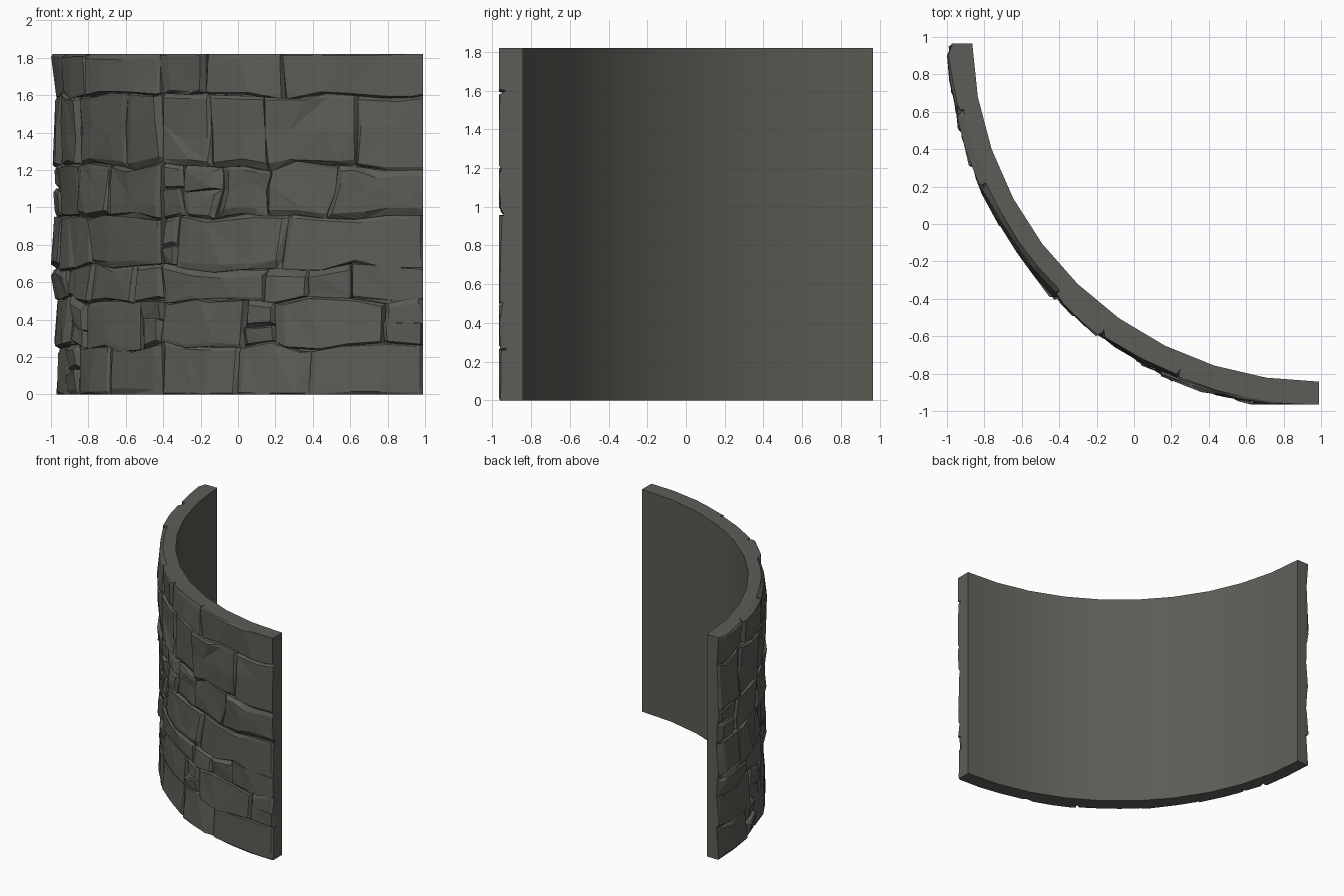
import bpy, bmesh, math, random
from mathutils import Vector, noise

if "Cube" in bpy.data.objects:
    bpy.data.objects.remove(bpy.data.objects["Cube"])

random.seed(7)
CX, CY = 1.0, 1.0            # centre of the quarter circle
H = 1.82                     # wall height
A0, A1 = 0.018, math.pi / 2 - 0.005
R_CORE = 1.925               # radius hidden behind the stones

stone_mat = bpy.data.materials.new("dark grey stone")
stone_mat.diffuse_color = (0.108, 0.108, 0.095, 1)
stone_mat.use_nodes = True
stone_mat.node_tree.nodes["Principled BSDF"].inputs["Base Color"].default_value = stone_mat.diffuse_color


def polar(a, r, z):
    # the two wall ends are trimmed flat
    x = CX - r * math.cos(a)
    y = CY - r * math.sin(a)
    return Vector((max(-1.0, min(0.99, x)), max(-0.965, min(0.965, y)), z))


def angle_at(x):
    a = math.acos(max(-1, min(1, (CX - x) / 1.98)))
    return max(A0, min(A1, a))


def finish(bm, name):
    bmesh.ops.recalc_face_normals(bm, faces=bm.faces[:])
    me = bpy.data.meshes.new(name)
    bm.to_mesh(me)
    bm.free()
    me.materials.append(stone_mat)
    ob = bpy.data.objects.new(name, me)
    bpy.context.collection.objects.link(ob)
    return ob


# curved core with the smooth inner face
bm = bmesh.new()
SEG = 10
loops = []
for i in range(SEG + 1):
    t = i / SEG
    a = A0 + (A1 - A0) * t
    ri = 1.865 - 0.022 * t
    loops.append([bm.verts.new(polar(a, r, z)) for r, z in
                  ((ri, 0), (R_CORE, 0), (R_CORE, H), (ri, H))])
for p, q in zip(loops, loops[1:]):
    for k in range(4):
        bm.faces.new((p[k], p[(k + 1) % 4], q[(k + 1) % 4], q[k]))
bm.faces.new(loops[0])
bm.faces.new(loops[-1])
core = finish(bm, "wall_core")
bpy.context.view_layer.objects.active = core
core.select_set(True)
bpy.ops.object.shade_smooth_by_angle(angle=math.radians(30))
core.select_set(False)


def wobble(a, z):
    # shared distortion, so neighbouring stones keep a common joint
    n = noise.noise_vector(Vector((a * 9, z * 5.5, 3.1)))
    fa = min(1, (a - A0) / 0.1, (A1 - a) / 0.1)
    fz = min(1, z / 0.12, (H - z) / 0.12)
    return a + 0.022 * n.x * max(0, fa), z + 0.05 * n.y * max(0, fz)


def spread(lo, hi, step):
    # joint line twice (foot and edge), then the face lines between the insets
    size = hi - lo
    i0, i1 = (min(random.choice((0.008, 0.015, 0.03)), size * 0.2) for _ in range(2))
    n = max(1, round(size / step))
    inner = [lo + i0 + (size - i0 - i1) * k / n for k in range(n + 1)]
    return [lo, lo] + inner + [hi, hi]


def add_stone(bm, a0, a1, z0, z1):
    us, vs = spread(a0, a1, 0.10), spread(z0, z1, 0.18)
    base = random.uniform(1.972, 1.99)
    tilt_u, tilt_v = random.uniform(-0.010, 0.010), random.uniform(-0.012, 0.012)
    drops = [random.choice((0.004, 0.012, 0.024, 0.036)) for _ in range(4)]
    nu, nv = len(us), len(vs)
    grid = []
    for i, u in enumerate(us):
        col = []
        for j, v in enumerate(vs):
            a, z = u, v
            pu, pv = 2 * (u - a0) / (a1 - a0) - 1, 2 * (v - z0) / (z1 - z0) - 1
            r = base + tilt_u * pu + tilt_v * pv
            if i in (0, nu - 1) or j in (0, nv - 1):
                r = R_CORE - 0.01
            elif i in (1, nu - 2) or j in (1, nv - 2):
                d = [drops[k] for k, on in enumerate((i == 1, i == nu - 2, j == 1, j == nv - 2)) if on]
                r -= max(d) + random.uniform(0, 0.006)
            else:
                r += random.uniform(-0.008, 0.009)
                if 2 < i < nu - 3:
                    a += random.uniform(-0.025, 0.025)
                if 2 < j < nv - 3:
                    z += random.uniform(-0.05, 0.05)
            a, z = wobble(a, z)
            col.append(bm.verts.new(polar(a, r, max(0, min(H, z)))))
        grid.append(col)
    for i in range(nu - 1):
        for j in range(nv - 1):
            q = (grid[i][j], grid[i + 1][j], grid[i + 1][j + 1], grid[i][j + 1])
            if random.random() < 0.5:
                tris = ((q[0], q[1], q[2]), (q[0], q[2], q[3]))
            else:
                tris = ((q[0], q[1], q[3]), (q[1], q[2], q[3]))
            for t in tris:
                bm.faces.new(t)


# stone courses: bottom, top, vertical joints seen from the front
COURSES = [
    (0.00, 0.26, (-0.92, -0.86, -0.70, -0.41, 0.00, 0.37)),
    (0.26, 0.50, (-0.90, -0.82, -0.53, -0.41, 0.02, 0.20, 0.78)),
    (0.50, 0.68, (-0.92, -0.80, -0.56, -0.41, 0.15, 0.38, 0.60)),
    (0.68, 0.95, (-0.95, -0.80, -0.41, -0.33, 0.25)),
    (0.95, 1.22, (-0.96, -0.85, -0.70, -0.41, -0.30, -0.11, 0.15, 0.50)),
    (1.22, 1.60, (-0.95, -0.85, -0.60, -0.41, -0.15, 0.15, 0.64)),
    (1.60, H, (-0.94, -0.81, -0.41, -0.18, 0.25)),
]
bm = bmesh.new()
for z0, z1, joints in COURSES:
    cuts = [A0] + [angle_at(x) for x in joints] + [A1]
    for a0, a1 in zip(cuts, cuts[1:]):
        if a1 - a0 < 0.13 and z1 - z0 > 0.2:      # narrow spots hold two small stones
            zm = z0 + (z1 - z0) * random.uniform(0.4, 0.6)
            add_stone(bm, a0, a1, z0, zm)
            add_stone(bm, a0, a1, zm, z1)
        else:
            add_stone(bm, a0, a1, z0, z1)
finish(bm, "outer_stones")
